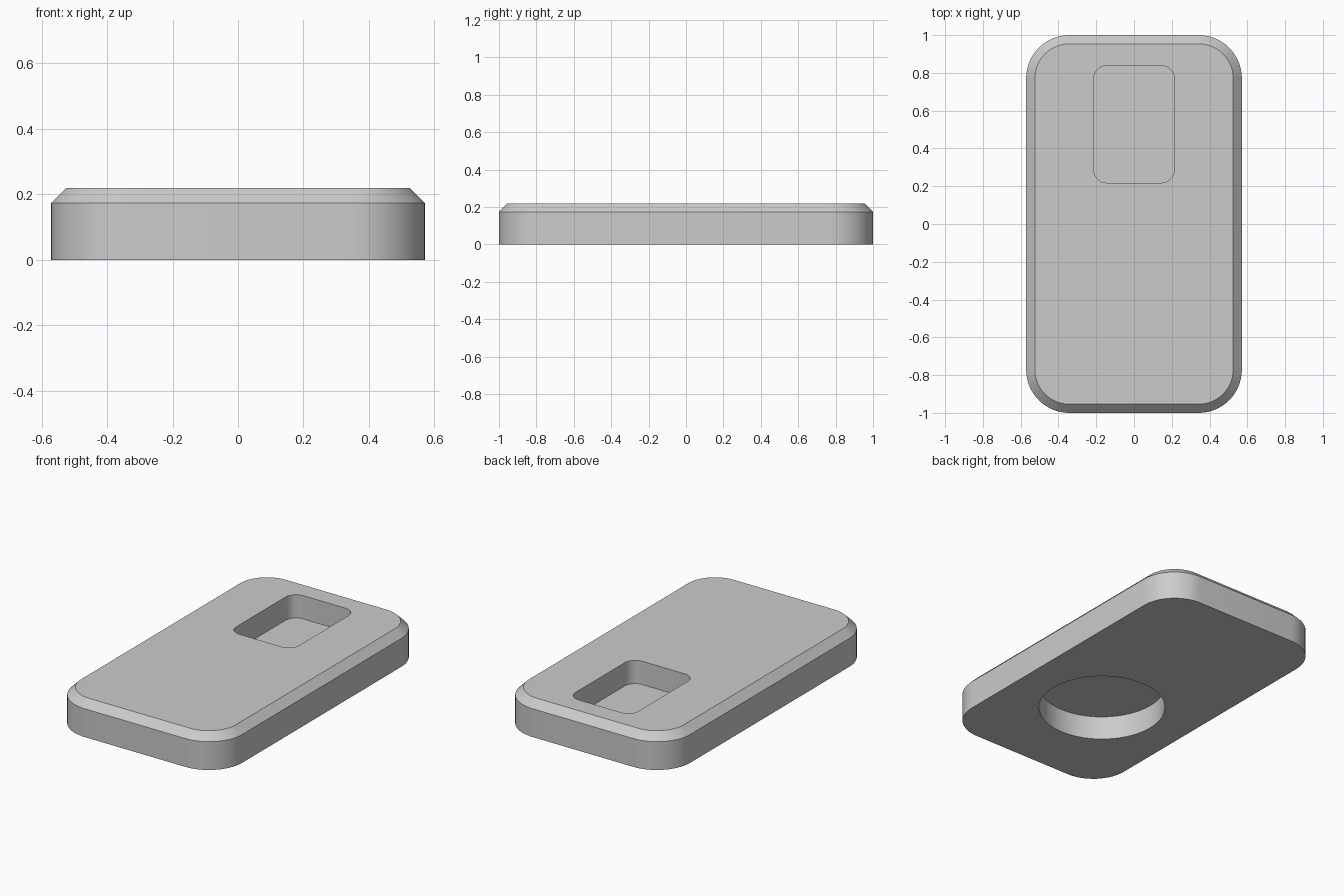
import bpy
import bmesh
import math

cube = bpy.data.objects.get("Cube")
if cube:
    bpy.data.objects.remove(cube, do_unlink=True)

HEIGHT, CHAMFER = 0.22, 0.046
HALF_X, HALF_Y, CORNER = 0.571, 1.0, 0.229

grey = bpy.data.materials.new("plain grey")
grey.use_nodes = True
grey.diffuse_color = (0.6, 0.6, 0.6, 1)
grey.node_tree.nodes["Principled BSDF"].inputs["Base Color"].default_value = (0.6, 0.6, 0.6, 1)


def rounded_outline(hx, hy, radius, cy=0.0, steps=16):
    """Counter-clockwise rounded rectangle; a circle when radius fills it."""
    points = []
    for quarter, (sx, sy) in enumerate([(1, 1), (-1, 1), (-1, -1), (1, -1)]):
        for i in range(steps + 1):
            a = math.pi / 2 * (quarter + i / steps)
            points.append((sx * (hx - radius) + radius * math.cos(a),
                           cy + sy * (hy - radius) + radius * math.sin(a)))
    return points


def loft(name, sections):
    """Stack outlines at given heights into a closed solid."""
    bm = bmesh.new()
    rings = [[bm.verts.new((x, y, z)) for x, y in outline] for outline, z in sections]
    for low, high in zip(rings, rings[1:]):
        for i in range(len(low)):
            j = (i + 1) % len(low)
            bm.faces.new((low[i], low[j], high[j], high[i]))
    bm.faces.new(rings[0][::-1])
    bm.faces.new(rings[-1])
    bmesh.ops.remove_doubles(bm, verts=bm.verts, dist=1e-5)
    mesh = bpy.data.meshes.new(name)
    bm.to_mesh(mesh)
    bm.free()
    mesh.materials.append(grey)
    obj = bpy.data.objects.new(name, mesh)
    bpy.context.collection.objects.link(obj)
    return obj


# Slab with a chamfered top rim
outer = rounded_outline(HALF_X, HALF_Y, CORNER)
inner = rounded_outline(HALF_X - CHAMFER, HALF_Y - CHAMFER, CORNER - CHAMFER)
body = loft("chamfered_body", [(outer, 0), (outer, HEIGHT - CHAMFER), (inner, HEIGHT)])

# Rectangular pocket in the top, round recess underneath
pocket = rounded_outline(0.214, 0.31, 0.07, cy=0.528, steps=10)
recess = rounded_outline(0.362, 0.362, 0.362, cy=-0.287)
cutters = [loft("top_pocket_cutter", [(pocket, HEIGHT - 0.143), (pocket, HEIGHT + 0.1)]),
           loft("bottom_recess_cutter", [(recess, -0.1), (recess, 0.147)])]

bpy.ops.object.select_all(action="DESELECT")
body.select_set(True)
bpy.context.view_layer.objects.active = body
for cutter in cutters:
    cutter.hide_render = True
    cut = body.modifiers.new(cutter.name, "BOOLEAN")
    cut.operation = "DIFFERENCE"
    cut.solver = "EXACT"
    cut.object = cutter
    bpy.ops.object.modifier_apply(modifier=cut.name)
    bpy.data.objects.remove(cutter, do_unlink=True)

# Smooth rounded walls, crisp rims
bpy.ops.object.shade_smooth_by_angle(angle=math.radians(30))
